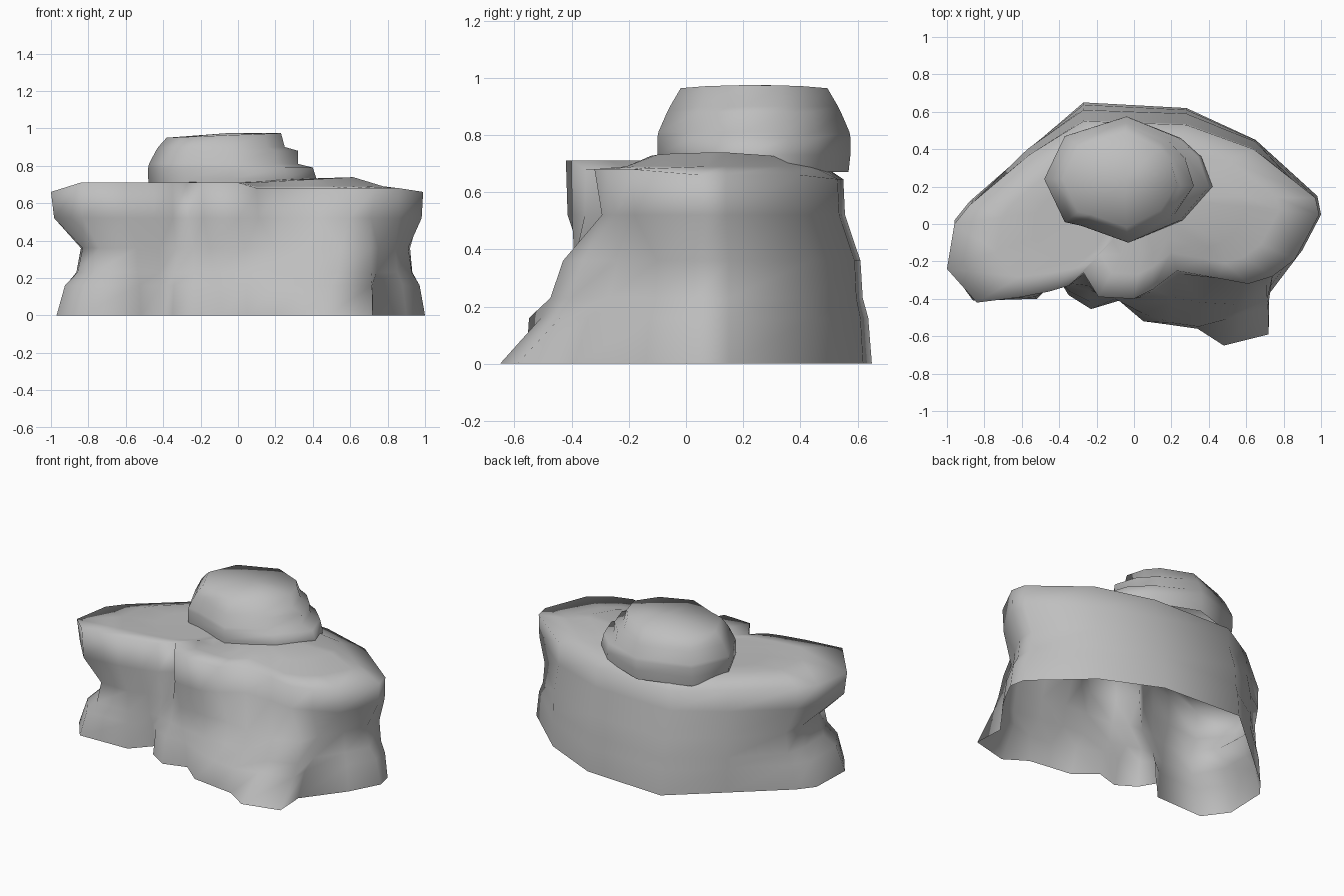
import bpy
import bmesh
from mathutils import Vector

default_cube = bpy.data.objects.get("Cube")
if default_cube:
    bpy.data.objects.remove(default_cube, do_unlink=True)


def make_material(name, colour):
    material = bpy.data.materials.new(name)
    material.use_nodes = True
    material.diffuse_color = colour
    shader = material.node_tree.nodes["Principled BSDF"]
    shader.inputs["Base Color"].default_value = colour
    shader.inputs["Roughness"].default_value = 1
    return material


stone = make_material("stone grey", (0.52, 0.52, 0.52, 1))


def raised(outline, height):
    """Lift a flat outline to one height."""
    return [Vector((x, y, height)) for x, y in outline]


def blend(lower, upper, amount, height):
    """Make an in-between ring from two neighbouring rings."""
    ring = [a.lerp(b, amount) for a, b in zip(lower, upper)]
    for point in ring:
        point.z = height
    return ring


def shrunk(ring, factor):
    """Draw a ring in towards the middle of the top."""
    middle = Vector((.1, .15, 0))
    return [middle + (point - middle) * factor for point in ring]


def loft(name, rings, summit):
    """Skin the rings from bottom to top and close the top with a fan."""
    mesh = bmesh.new()
    rows = [[mesh.verts.new(point) for point in ring] for ring in rings]
    count = len(rows[0])
    for lower, upper in zip(rows, rows[1:]):
        for i in range(count):
            j = (i + 1) % count
            mesh.faces.new((lower[i], lower[j], upper[j], upper[i]))
    peak = mesh.verts.new(summit)
    for i in range(count):
        mesh.faces.new((rows[-1][i], rows[-1][(i + 1) % count], peak))
    for face in mesh.faces:
        face.smooth = True
    data = bpy.data.meshes.new(name)
    mesh.to_mesh(data)
    mesh.free()
    data.materials.append(stone)
    rock = bpy.data.objects.new(name, data)
    bpy.context.collection.objects.link(rock)


# Wide base rock: outlines run from the right tip, along the front, round the back
foot_outline = [
    (-.97, -.26), (-.86, -.41), (-.52, -.4), (-.41, -.28), (-.35, -.38),
    (-.23, -.455), (-.08, -.41), (.05, -.52), (.2, -.54), (.34, -.56),
    (.48, -.65), (.72, -.59), (.71, -.39), (.9, -.14), (1, .05),
    (.98, .15), (.65, .45), (.28, .62), (-.27, .65), (-.57, .39),
    (-.88, .12), (-.96, .02)]
waist_outline = [
    (-.83, -.18), (-.74, -.36), (-.54, -.37), (-.42, -.33), (-.33, -.32),
    (-.24, -.33), (-.15, -.38), (.04, -.39), (.2, -.39), (.36, -.42),
    (.55, -.43), (.71, -.36), (.75, -.24), (.84, -.1), (.91, .03),
    (.92, .15), (.65, .44), (.28, .59), (-.27, .61), (-.57, .4),
    (-.82, .14), (-.84, 0)]
rim_outline = [
    (-1, -.24), (-.84, -.42), (-.6, -.39), (-.45, -.36), (-.35, -.33),
    (-.27, -.26), (-.19, -.39), (0, -.4), (.1, -.35), (.23, -.25),
    (.45, -.29), (.61, -.32), (.74, -.28), (.86, -.19), (.99, .05),
    (.97, .14), (.64, .4), (.28, .53), (-.27, .55), (-.56, .37),
    (-.88, .1), (-.96, 0)]

foot = raised(foot_outline, 0)
waist = raised(waist_outline, .36)
rim = raised(rim_outline, .66)

# Jutting ledge above the foot: upright in the middle, cut back on the front left
ledge = blend(foot, waist, .32, .16)
for point, low, high in zip(ledge, foot, waist):
    if low.y < -.53:
        amount = .08 if low.x < .4 else .65
        point.y = low.lerp(high, amount).y
hollow = blend(foot, waist, .8, .23)

# Overhanging shoulder, hollowed on the front left
shoulder = blend(waist, rim, .9, .52)
for point in shoulder:
    if point.y < -.24 and point.x > .3:
        point.y += .03
        point.x -= .03

# Raised front lip and lower back edge
for point in rim:
    if point.y < -.25 and point.x < .05:
        point.z = .71
    elif point.y < -.1 and point.x > .05:
        point.z = .68
    elif point.y > .5:
        point.z = .645

# Flat shelf behind the lip, then a gentle dome rising to the left
shelf = shrunk(rim, .76)
for point in shelf:
    point.z = .71 if point.x < .1 else .69
crown = shrunk(rim, .58)
for point in crown:
    point.z = .705 + .055 * max(point.x, 0)
loft("base_rock", [foot, ledge, hollow, waist, shoulder, rim, shelf, crown],
     Vector((0, .15, .72)))

# Round boulder resting on the base, with two steps on its left side
boulder_outline = [
    (-.48, .24), (-.37, .01), (-.28, -.01), (-.03, -.1), (.26, .02),
    (.42, .2), (.36, .36), (.25, .46), (-.04, .575), (-.37, .47)]


def boulder_ring(height, factor, reach, tilt=0):
    """Shrink the outline and limit how far its left side reaches."""
    ring = []
    for x, y in boulder_outline:
        if x > 0:
            new_x = x * reach / .42
        else:
            new_x = -.07 + (x + .07) * factor
        ring.append(Vector((new_x, .24 + (y - .24) * factor,
                            height + tilt * new_x)))
    return ring


loft("boulder", [
    boulder_ring(.67, .98, .42),
    boulder_ring(.73, 1, .42),
    boulder_ring(.79, 1, .4),
    boulder_ring(.81, .99, .32),
    boulder_ring(.88, .9, .32),
    boulder_ring(.9, .87, .25),
    boulder_ring(.965, .76, .23, .04)], Vector((-.05, .24, .975)))
